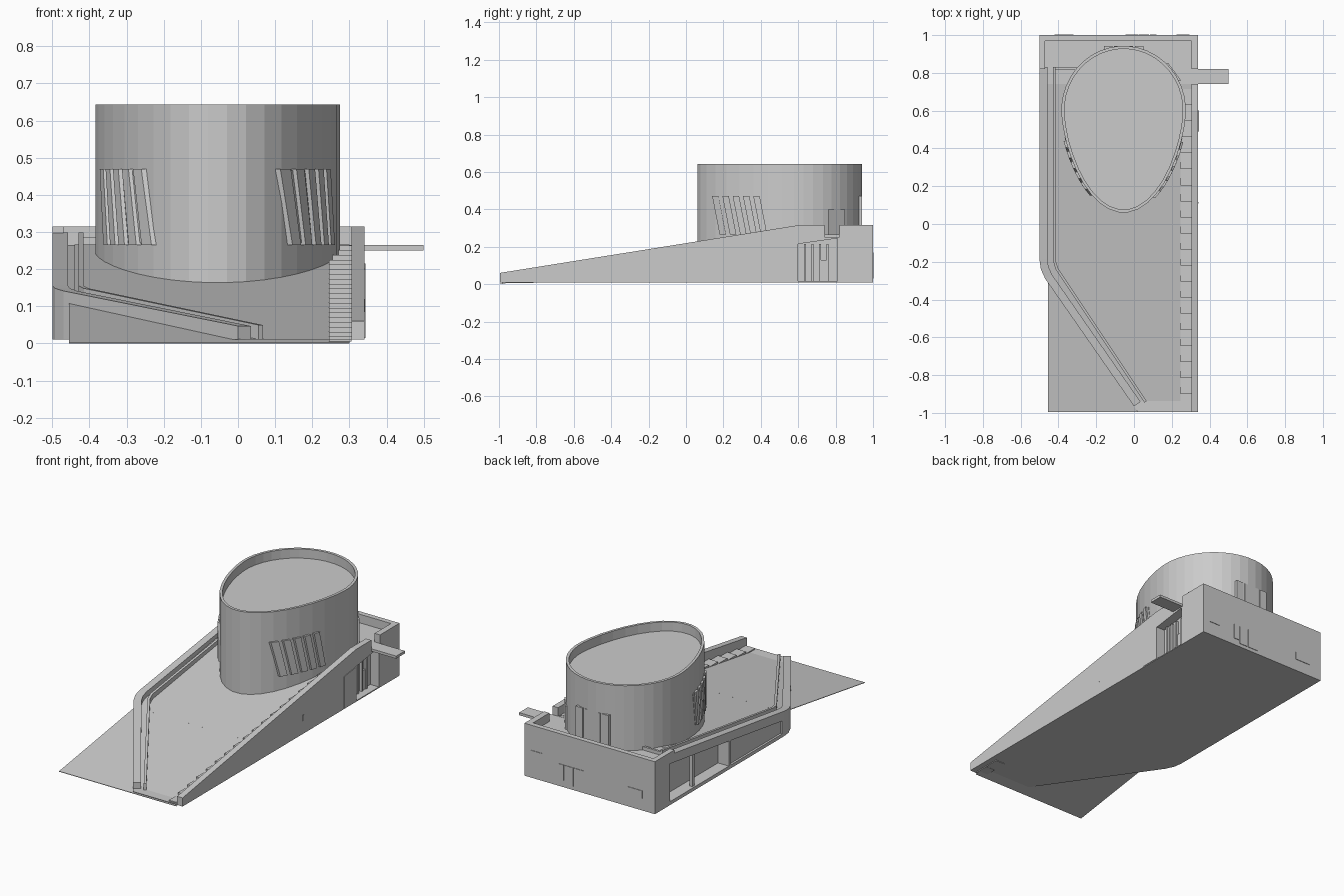
import bpy, bmesh, math
from mathutils import Vector

cube = bpy.data.objects.get("Cube")
if cube:
    bpy.data.objects.remove(cube, do_unlink=True)

COLOUR = (0.6, 0.6, 0.6, 1)
grey = bpy.data.materials.new("plain grey")
grey.use_nodes = True
grey.diffuse_color = COLOUR
grey.node_tree.nodes["Principled BSDF"].inputs["Base Color"].default_value = COLOUR


def loft(name, sections):
    """Skin closed loops of equal length and cap both ends."""
    bm = bmesh.new()
    loops = [[bm.verts.new(p) for p in s] for s in sections]
    n = len(loops[0])
    for a, b in zip(loops, loops[1:]):
        for i in range(n):
            j = (i + 1) % n
            bm.faces.new((a[i], a[j], b[j], b[i]))
    bm.faces.new(loops[0][::-1])
    bm.faces.new(loops[-1])
    bmesh.ops.recalc_face_normals(bm, faces=bm.faces)
    mesh = bpy.data.meshes.new(name)
    bm.to_mesh(mesh)
    bm.free()
    mesh.materials.append(grey)
    ob = bpy.data.objects.new(name, mesh)
    bpy.context.collection.objects.link(ob)
    return ob


def box(name, x0, x1, y0, y1, z0, z1):
    return loft(name, [[(x0, y0, z), (x1, y0, z), (x1, y1, z), (x0, y1, z)] for z in (z0, z1)])


def side_prism(name, profile, x0, x1):
    return loft(name, [[(x, y, z) for y, z in profile] for x in (x0, x1)])


def boolean(ob, cutter, operation):
    mod = ob.modifiers.new(cutter.name, "BOOLEAN")
    mod.operation = operation
    mod.object = cutter
    mod.solver = "EXACT"
    cutter.hide_render = True
    cutter.hide_set(True)


def path_wall(name, path, thick, top, base=0.01):
    """Wall along a path, thickened to its left, with a height rule."""
    pts = [Vector(p) for p in path]
    sections = []
    for i, p in enumerate(pts):
        dirs = []
        if i:
            dirs.append((p - pts[i - 1]).normalized())
        if i < len(pts) - 1:
            dirs.append((pts[i + 1] - p).normalized())
        d = sum(dirs, Vector((0, 0))).normalized()
        q = p + Vector((-d.y, d.x)) * thick / max(d.dot(dirs[0]), 0.5)
        z = top(p.y)
        sections.append([(p.x, p.y, base), (q.x, q.y, base), (q.x, q.y, z), (p.x, p.y, z)])
    return loft(name, sections)


def ramp(y):
    return 0.152 * (y + 1)


def curb(y):
    return 0.042 + 0.14 * (y + 1)


# Main body: footprint trimmed by the sloping roof profile
outer = [(-0.5, 0.83), (-0.5, -0.19), (-0.493, -0.24), (-0.47, -0.29), (0.0, -0.965)]
plan = [(0.34, -0.995), (0.34, 1), (-0.5, 1)] + outer[1:] + [(0.02, -0.995)]
body = loft("body", [[(x, y, z) for x, y in plan] for z in (0.01, 0.5)])
slope = side_prism("roof_slope_cutter", [(-1.1, 0.012), (-0.92, 0.012), (0.74, 0.265), (1.1, 0.265),
                                         (1.1, -0.1), (-1.1, -0.1)], -0.7, 0.6)
boolean(body, slope, "INTERSECT")

# Ramp surface running past the angled wall
side_prism("ramp_sheet", [(-0.995, 0.0), (-0.24, ramp(-0.24)), (-0.24, ramp(-0.24) + 0.003),
                          (-0.995, 0.003)], -0.455, 0.3)
side_prism("ramp_upper", [(-0.3, 0.1), (0.74, 0.255), (0.74, 0.266), (-0.3, ramp(-0.3) + 0.003)], -0.44, 0.3)

# Outer curb wall and slim inner rail
left_wall = path_wall("left_wall", outer, 0.042, curb)
path_wall("inner_rail", [(-0.43, 0.83), (-0.43, -0.19), (-0.415, -0.24), (0.055, -0.945)], 0.014, curb)
box("rail_return", -0.43, -0.3, 0.815, 0.828, 0.25, 0.285)

# Entrance recesses in both long sides
cut = side_prism("left_recess_cutter", [(0.32, 0.03), (0.86, 0.03), (0.86, 0.25), (0.32, 0.175)], -0.6, -0.4)
boolean(body, cut, "DIFFERENCE")
boolean(left_wall, cut, "DIFFERENCE")
inset = side_prism("left_inset_cutter", [(-0.17, 0.03), (0.3, 0.03), (0.3, 0.172), (-0.17, 0.105)], -0.6, -0.488)
boolean(body, inset, "DIFFERENCE")
boolean(left_wall, inset, "DIFFERENCE")
cut = side_prism("right_recess_cutter", [(0.6, 0.016), (0.81, 0.016), (0.81, 0.245), (0.6, 0.215)], 0.285, 0.6)
boolean(body, cut, "DIFFERENCE")
for i in range(5):
    y = 0.42 + i * 0.08
    box("left_mullion", -0.415, -0.395, y, y + 0.018, 0.02, curb(y) - 0.06)
box("left_column", -0.49, -0.47, 0.62, 0.64, 0.02, 0.23)
for y in (0.63, 0.67, 0.71, 0.75):
    box("right_mullion", 0.28, 0.3, y, y + 0.012, 0.01, 0.215)
box("right_door", 0.28, 0.295, 0.71, 0.75, 0.01, 0.13)
side_prism("right_panel", [(0.49, 0.014), (0.6, 0.014), (0.6, 0.215), (0.49, 0.2)], 0.335, 0.343)
box("right_vent", 0.335, 0.342, 0.108, 0.116, 0.085, 0.12)

# Right parapet with a gap for the bridge
right_wall = side_prism("right_wall", [(-0.995, 0.01), (0.74, 0.01), (0.74, 0.315), (0.6, 0.315),
                                       (-0.995, 0.06)], 0.305, 0.34)
boolean(right_wall, cut, "DIFFERENCE")
box("right_back_parapet", 0.305, 0.34, 0.82, 1, 0.25, 0.315)
box("back_parapet", -0.5, 0.34, 0.97, 1, 0.25, 0.315)
box("left_back_parapet", -0.5, -0.47, 0.82, 1, 0.25, 0.315)
box("bridge_slab", 0.3, 0.5, 0.74, 0.82, 0.25, 0.265)

# Long stair beside the right parapet
STEPS = 20
for i in range(STEPS):
    y = -0.985 + i * 0.085
    z = ramp(y) + 0.016
    box("stair_step", 0.245, 0.306, y, y + 0.085, max(z - 0.025, 0.005), z)

# Egg-shaped tower with a sunken roof
CX, CY, HALF, FRONT, BACK = -0.055, 0.6, 0.33, 0.54, 0.343


def half_width(y):
    if y > CY:
        return HALF * math.sqrt(1 - ((y - CY) / BACK) ** 2)
    return HALF * math.sqrt(1 - ((CY - y) / FRONT) ** 1.6)


def egg(z, inset=0.0, count=40):
    loop = []
    for i in range(count):
        a = math.tau * (i + 0.5) / count
        s = math.sin(a)
        y = (BACK - inset) * s if s > 0 else -(FRONT - inset) * abs(s) ** 1.25
        loop.append((CX + (HALF - inset) * math.cos(a), CY + y, z))
    return loop


loft("tower", [egg(0.12), egg(0.643), egg(0.643, 0.016), egg(0.59, 0.016)])


def tower_panel(name, side, y0, y1, z0, z1, shift=0.0, proud=0.012):
    """Panel that follows the tower surface, sheared along y."""
    sections = []
    for z, dy in ((z0, shift), (z1, 0)):
        a, b = y0 + dy, y1 + dy
        sections.append([(CX + side * (half_width(y) + off), y, z)
                         for y, off in ((a, -0.02), (b, -0.02), (b, proud), (a, proud))])
    return loft(name, sections)


# Slanted window fins on both flanks
for side, start, shift in ((1, 0.14, 0.04), (-1, 0.185, -0.035)):
    for i in range(5):
        y = start + i * 0.055
        tower_panel("slanted_fin", side, y, y + 0.034, 0.265, 0.47, shift)
        tower_panel("slanted_glazing", side, y + 0.034, y + 0.055, 0.27, 0.465, shift, 0.002)

# Tower doors
tower_panel("tower_side_door", 1, 0.76, 0.85, 0.25, 0.4)
for i in range(4):
    x = -0.16 + i * 0.055
    box("tower_back_window", x, x + 0.045, 0.9, 0.942, 0.265, 0.47)

# Windows in the back wall
for x0, x1, z0, z1 in ((0.225, 0.295, 0.09, 0.17), (-0.045, 0.02, 0.03, 0.14),
                       (0.025, 0.08, 0.03, 0.14), (0.085, 0.12, 0.05, 0.14), (-0.42, -0.32, 0.08, 0.125)):
    box("back_window", x0, x1, 0.995, 1.003, z0, z1)
